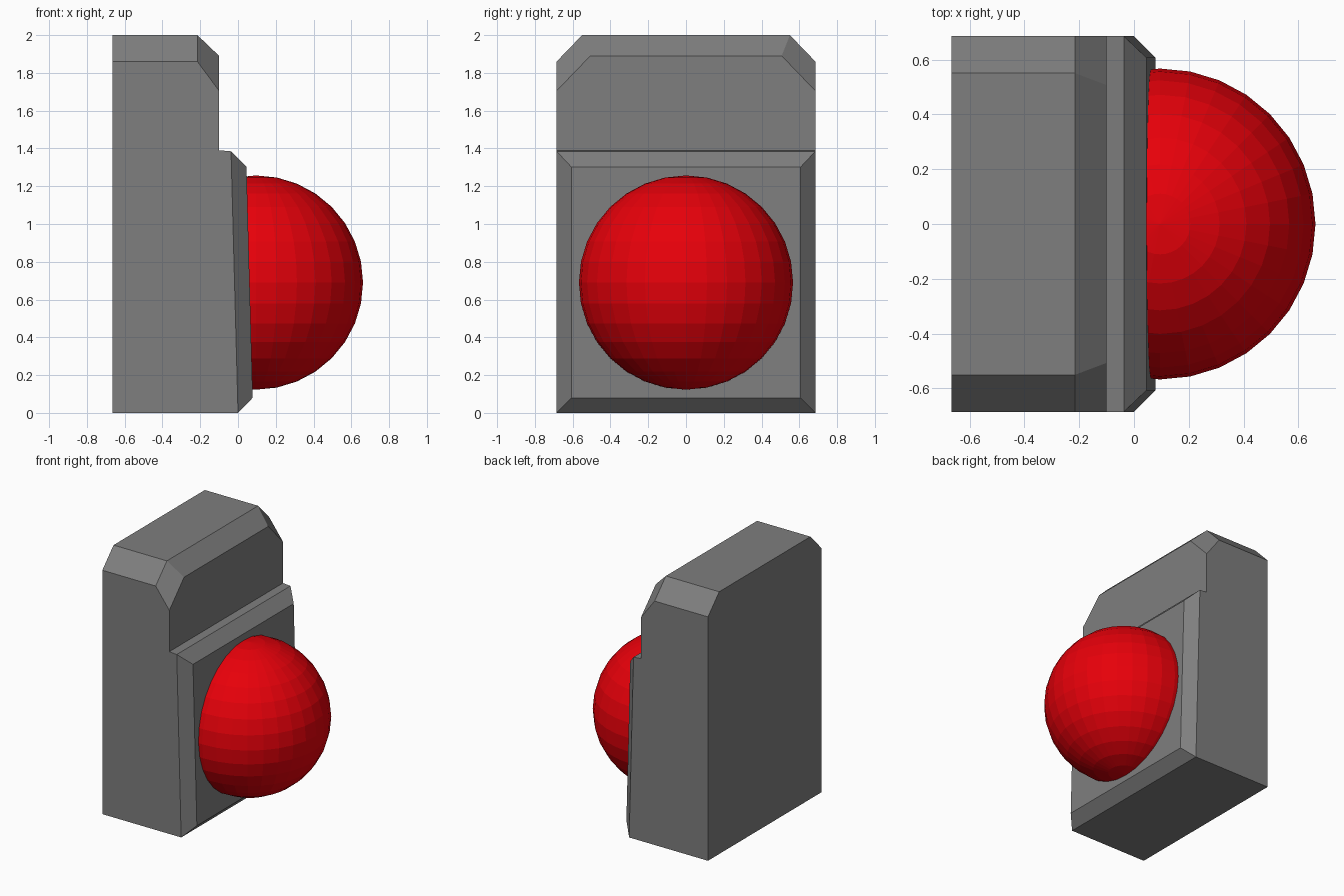
import bpy, bmesh
from mathutils import Vector

if "Cube" in bpy.data.objects:
    bpy.data.objects.remove(bpy.data.objects["Cube"])

W = 0.685  # half width


def material(name, color):
    mat = bpy.data.materials.new(name)
    mat.diffuse_color = (*color, 1)
    mat.use_nodes = True
    mat.node_tree.nodes["Principled BSDF"].inputs["Base Color"].default_value = mat.diffuse_color
    return mat


def slice_off(bm, point, normal):
    """Cut away everything on the normal side of a plane and cap the hole."""
    bmesh.ops.bisect_plane(bm, geom=bm.verts[:] + bm.edges[:] + bm.faces[:],
                           dist=1e-4, plane_co=point, plane_no=Vector(normal).normalized(),
                           clear_outer=True)
    bmesh.ops.holes_fill(bm, edges=[e for e in bm.edges if e.is_boundary], sides=0)
    bmesh.ops.recalc_face_normals(bm, faces=bm.faces[:])


# Housing: stepped side profile extruded across the width
profile = [(-0.665, 0), (0, 0), (-0.037, 1.385), (-0.10, 1.39), (-0.10, 2), (-0.665, 2)]
bm = bmesh.new()
side = bm.faces.new([bm.verts.new((x, -W, z)) for x, z in profile])
ext = bmesh.ops.extrude_face_region(bm, geom=[side])
bmesh.ops.translate(bm, vec=(0, 2 * W, 0),
                    verts=[g for g in ext["geom"] if isinstance(g, bmesh.types.BMVert)])
bmesh.ops.recalc_face_normals(bm, faces=bm.faces[:])

# Chamfers: top corners, front top edge, then the front corner facets
for s in (1, -1):
    slice_off(bm, (0, s * 0.55, 2), (0, s * 0.14, 0.135))
slice_off(bm, (-0.215, 0, 2), (0.11, 0, 0.115))
for s in (1, -1):
    n = Vector((0, -0.135, 0.14)).cross(Vector((0.115, 0, -0.155)))
    slice_off(bm, (-0.215, s * W, 1.86), (n.x, s * n.y, n.z))

# Raised bevelled panel on the sloping lower front
panel = max((f for f in bm.faces if f.normal.x > 0.9),
            key=lambda f: f.calc_center_median().x)
out = panel.normal.copy()
bmesh.ops.inset_region(bm, faces=[panel], thickness=0.078, use_even_offset=True)
bmesh.ops.translate(bm, vec=out * 0.08, verts=panel.verts[:])
for v in panel.verts:
    if v.co.z > 1:
        v.co.z = 1.302

mesh = bpy.data.meshes.new("housing")
bm.to_mesh(mesh)
bm.free()
mesh.materials.append(material("dark_grey", (0.21, 0.21, 0.21)))
bpy.context.collection.objects.link(bpy.data.objects.new("housing", mesh))

# Red dome: ball half sunk into the panel
bpy.ops.mesh.primitive_uv_sphere_add(segments=32, ring_count=16, radius=0.567,
                                     location=(0.095, 0, 0.69))
dome = bpy.context.object
dome.name = "red_dome"
dome.data.materials.append(material("red", (0.8, 0.0, 0.003)))
